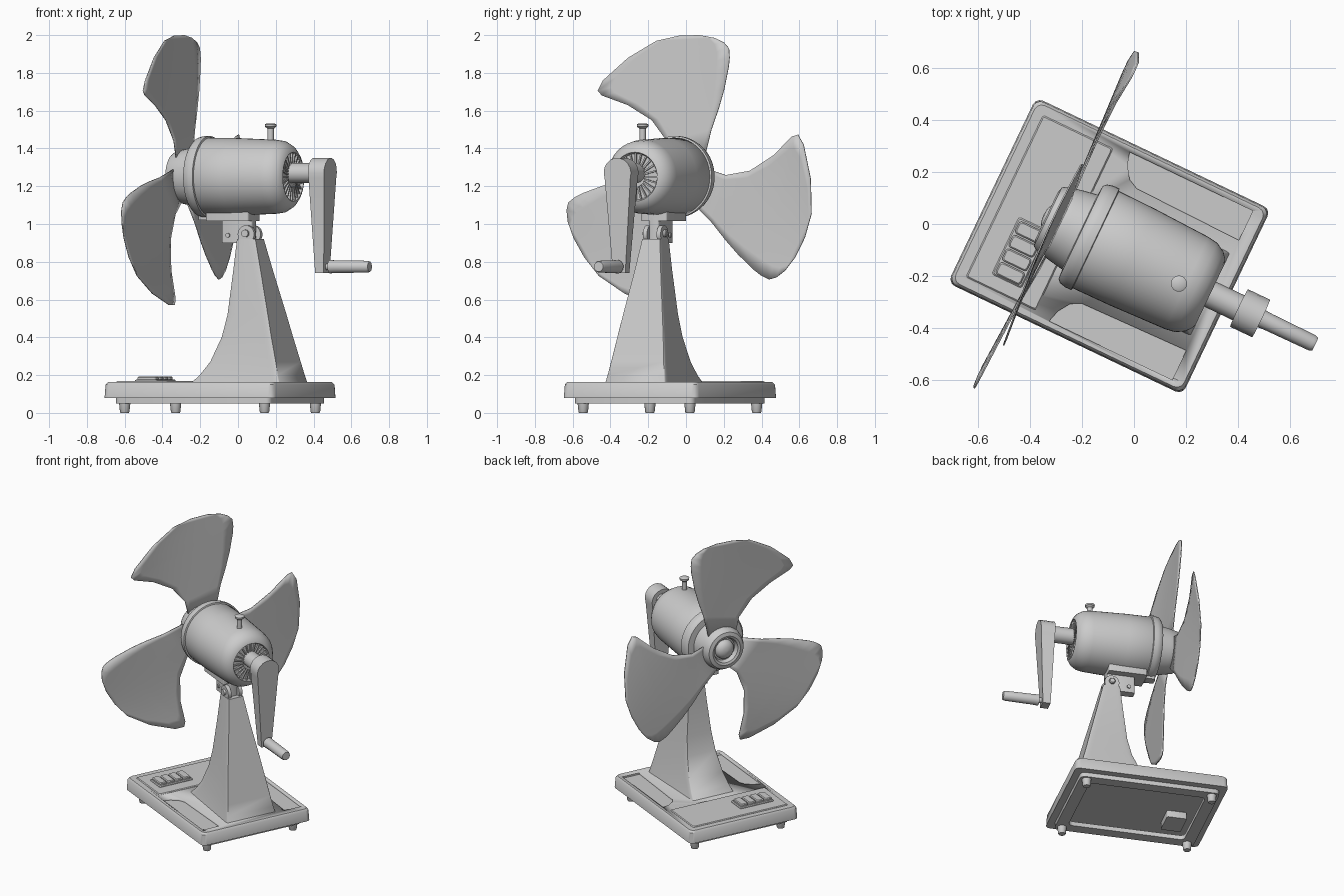
import bpy, bmesh, math
from mathutils import Matrix, Vector

if "Cube" in bpy.data.objects:
    bpy.data.objects.remove(bpy.data.objects["Cube"])

# Local frame: u along the motor axis (+u = crank end), v sideways, then turned into place
PLACE = Matrix.Translation((-0.095, -0.085, 0)) @ Matrix.Rotation(math.radians(-25.5), 4, 'Z')
ZC = 1.25


def finish(name, bm, angle=35):
    bmesh.ops.remove_doubles(bm, verts=bm.verts, dist=1e-5)
    bmesh.ops.recalc_face_normals(bm, faces=bm.faces)
    bm.transform(PLACE)
    me = bpy.data.meshes.new(name)
    bm.to_mesh(me)
    bm.free()
    ob = bpy.data.objects.new(name, me)
    bpy.context.collection.objects.link(ob)
    bpy.ops.object.select_all(action='DESELECT')
    ob.select_set(True)
    bpy.context.view_layer.objects.active = ob
    bpy.ops.object.shade_smooth_by_angle(angle=math.radians(angle))
    return ob


def add_loft(bm, loops, cap=True):
    rings = [[bm.verts.new(p) for p in lp] for lp in loops]
    n = len(rings[0])
    for a, b in zip(rings, rings[1:]):
        for i in range(n):
            j = (i + 1) % n
            bm.faces.new((a[i], a[j], b[j], b[i]))
    if cap:
        bm.faces.new(rings[0])
        bm.faces.new(rings[-1])


def loft(name, loops, angle=35):
    bm = bmesh.new()
    add_loft(bm, loops)
    return finish(name, bm, angle)


def rrect(u0, u1, v0, v1, r, z, n=4):
    pts = []
    for k, (cu, cv) in enumerate([(u1 - r, v1 - r), (u0 + r, v1 - r), (u0 + r, v0 + r), (u1 - r, v0 + r)]):
        for i in range(n):
            a = math.pi / 2 * (k + i / (n - 1))
            pts.append((cu + r * math.cos(a), cv + r * math.sin(a), z))
    return pts


def block(name, u0, u1, v0, v1, z0, z1, r=0.01):
    e = min(0.005, r * 0.6)
    return loft(name, [rrect(u0, u1, v0, v1, r, z0), rrect(u0, u1, v0, v1, r, z1 - e),
                       rrect(u0 + e, u1 - e, v0 + e, v1 - e, r - e / 2, z1)])


def lathe(name, profile, centre, axis='U', n=40):
    # profile of (distance along axis, radius)
    loops = []
    for a, r in profile:
        r = max(r, 0.0005)
        ring = []
        for i in range(n):
            c, s = r * math.cos(2 * math.pi * i / n), r * math.sin(2 * math.pi * i / n)
            p = {'U': (a, c, s), 'V': (c, a, s), 'Z': (c, s, a)}[axis]
            ring.append(Vector(p) + Vector(centre))
        loops.append(ring)
    return loft(name, loops)


# Base: hollow tray with an inset bottom frame
def base_ring(inset, z, r=0.03):
    return rrect(-0.5 + inset, 0.5 - inset, -0.395 + inset, 0.395 - inset, r, z)


base = loft('base', [base_ring(0.02, 0.14), base_ring(0.02, 0.085), base_ring(0.12, 0.08),
                     base_ring(0.12, 0.05), base_ring(0.045, 0.05), base_ring(0.045, 0.08),
                     base_ring(0, 0.08), base_ring(0.004, 0.15), base_ring(0.014, 0.163)])

# Shallow side recesses beside the stand
for s in (-1, 1):
    outline = [(-0.085, 0.36), (-0.07, 0.31), (-0.04, 0.265), (0.0, 0.245), (0.44, 0.235), (0.44, 0.36)]
    cutter = loft('recess_cutter', [[(u, s * v, z) for u, v in outline] for z in (0.152, 0.25)])
    cutter.hide_render = True
    cutter.hide_set(True)
    m = base.modifiers.new('recess', 'BOOLEAN')
    m.object = cutter
    m.solver = 'EXACT'

for su in (-1, 1):
    for sv in (-1, 1):
        lathe('foot', [(0, 0.022), (0.005, 0.025), (0.06, 0.031)], (su * 0.41, sv * 0.313, 0), 'Z', 16)

# Control panel and push buttons
block('control_panel', -0.447, -0.148, -0.345, 0.345, 0.155, 0.169)
block('button_plate', -0.362, -0.235, -0.292, -0.048, 0.16, 0.178)
for i in range(4):
    v = -0.285 + i * 0.058
    block('button', -0.352, -0.245, v, v + 0.052, 0.17, 0.193, 0.012)
block('switch_box', -0.35, -0.22, -0.25, -0.08, 0.09, 0.141)

# Stand: flared pedestal lofted between rounded sections
sections = [(0.155, -0.105, 0.432, 0.150, 0.180), (0.20, -0.055, 0.418, 0.140, 0.172),
            (0.27, 0.0, 0.400, 0.126, 0.160), (0.40, 0.058, 0.365, 0.106, 0.140),
            (0.52, 0.086, 0.335, 0.092, 0.120), (0.75, 0.108, 0.275, 0.068, 0.080),
            (0.92, 0.124, 0.232, 0.054, 0.054)]
loops = []
for z, uf, ur, wf, wr in sections:
    ring = rrect(uf, ur, -1, 1, 0.04, z, 5)
    loops.append([(u, v * (wf + (wr - wf) * (u - uf) / (ur - uf)), z) for u, v, z in ring])
loft('stand', loops, 50)

# Hinge ears, bracket and pin under the motor
for s in (-1, 1):
    lathe('hinge_ear', [(-0.012, 0.048), (0.012, 0.048)], (0.176, s * 0.04, 0.945), 'V', 24)
    lathe('hinge_bolt', [(-0.01, 0.02), (0.006, 0.02), (0.01, 0.015)], (0.176, s * 0.057, 0.95), 'V', 12)
block('bracket', 0.02, 0.20, -0.028, 0.028, 0.90, 1.04)
lathe('lock_screw', [(-0.036, 0.012), (0.036, 0.012)], (0.06, 0, 0.94), 'V', 12)
block('saddle', -0.05, 0.20, -0.075, 0.075, 1.015, 1.08)

# Motor housing, collar and hub
lathe('motor_housing', [(-0.12, 0.16), (-0.09, 0.19), (-0.06, 0.207), (0.1, 0.205), (0.33, 0.196),
                        (0.37, 0.19), (0.405, 0.17), (0.425, 0.145), (0.43, 0.13), (0.415, 0.122),
                        (0.415, 0)], (0, 0, ZC), n=48)
lathe('collar', [(-0.125, 0.16), (-0.122, 0.198), (-0.11, 0.21), (-0.085, 0.216), (-0.06, 0.216),
                 (-0.055, 0.20)], (0, 0, ZC), n=48)
lathe('hub', [(-0.235, 0), (-0.235, 0.075), (-0.262, 0.085), (-0.268, 0.10), (-0.262, 0.125),
              (-0.245, 0.136), (-0.18, 0.15), (-0.12, 0.16)], (0, 0, ZC), n=48)
lathe('hub_cap', [(-0.23, 0.066), (-0.25, 0.062), (-0.266, 0.05), (-0.277, 0.028), (-0.28, 0)], (0, 0, ZC), n=32)
block('collar_lug', -0.115, -0.055, -0.03, 0.03, 1.02, 1.06)

# Radial vent fins on the rear face
bm = bmesh.new()
for i in range(24):
    r = Matrix.Translation((0.418, 0, ZC)) @ Matrix.Rotation(2 * math.pi * i / 24, 4, 'X') @ \
        Matrix.Translation((0, 0, 0.09)) @ Matrix.Diagonal((0.016, 0.008, 0.072, 1))
    bmesh.ops.create_cube(bm, size=1, matrix=r)
finish('rear_vents', bm)

# Three swept blades, each a slightly bowed sheet
edges = [(-.10, .10, .10, .09), (-.12, .19, .14, .25), (-.21, .30, .18, .36), (-.35, .38, .21, .46),
         (-.495, .43, .235, .58), (-.52, .455, .24, .63), (-.49, .51, .235, .68), (-.35, .63, .205, .71),
         (-.19, .72, .15, .735), (-.06, .747, .06, .75)]
for k in range(3):
    ca, sa = math.cos(k * 2 * math.pi / 3), math.sin(k * 2 * math.pi / 3)
    bm = bmesh.new()
    grid = []
    for lv, lz, rv, rz in edges:
        row = []
        for i in range(11):
            v, z = lv + (rv - lv) * i / 10, lz + (rz - lz) * i / 10
            t = min(1, max(0, (v + 0.5) / 0.75))
            u = -0.203 - math.hypot(v, z) / 0.75 * (0.03 * t + 0.02 * math.sin(math.pi * t))
            row.append(bm.verts.new((u, v * ca - z * sa, ZC + v * sa + z * ca)))
        grid.append(row)
    for a, b in zip(grid, grid[1:]):
        for i in range(10):
            bm.faces.new((a[i], a[i + 1], b[i + 1], b[i]))
    blade = finish('blade', bm, 40)
    m = blade.modifiers.new('thickness', 'SOLIDIFY')
    m.thickness = 0.006
    m.offset = 0

# Oscillation knob on top
lathe('top_knob', [(1.43, 0.017), (1.505, 0.017), (1.515, 0.03), (1.527, 0.031), (1.533, 0.02)],
      (0.304, -0.015, 0), 'Z', 20)

# Crank: shaft, tapered arm, handle
lathe('crank_shaft', [(0.40, 0.053), (0.57, 0.053)], (0, 0, 1.27), n=12)
arm = [(0.08 * math.cos(a), 1.27 + 0.08 * math.sin(a)) for a in
       [math.radians(d) for d in range(-20, 201, 20)]] + [(-0.036, 0.74), (0.036, 0.74)]
loft('crank_arm', [[(0.6 + s * (0.025 + 0.025 * (z - 0.74) / 0.61), v, z) for v, z in arm] for s in (-1, 1)])
lathe('handle', [(0.61, 0.018), (0.645, 0.018), (0.646, 0.036), (0.68, 0.034), (0.865, 0.032), (0.878, 0.027)],
      (0, 0, 0.774), n=14)
